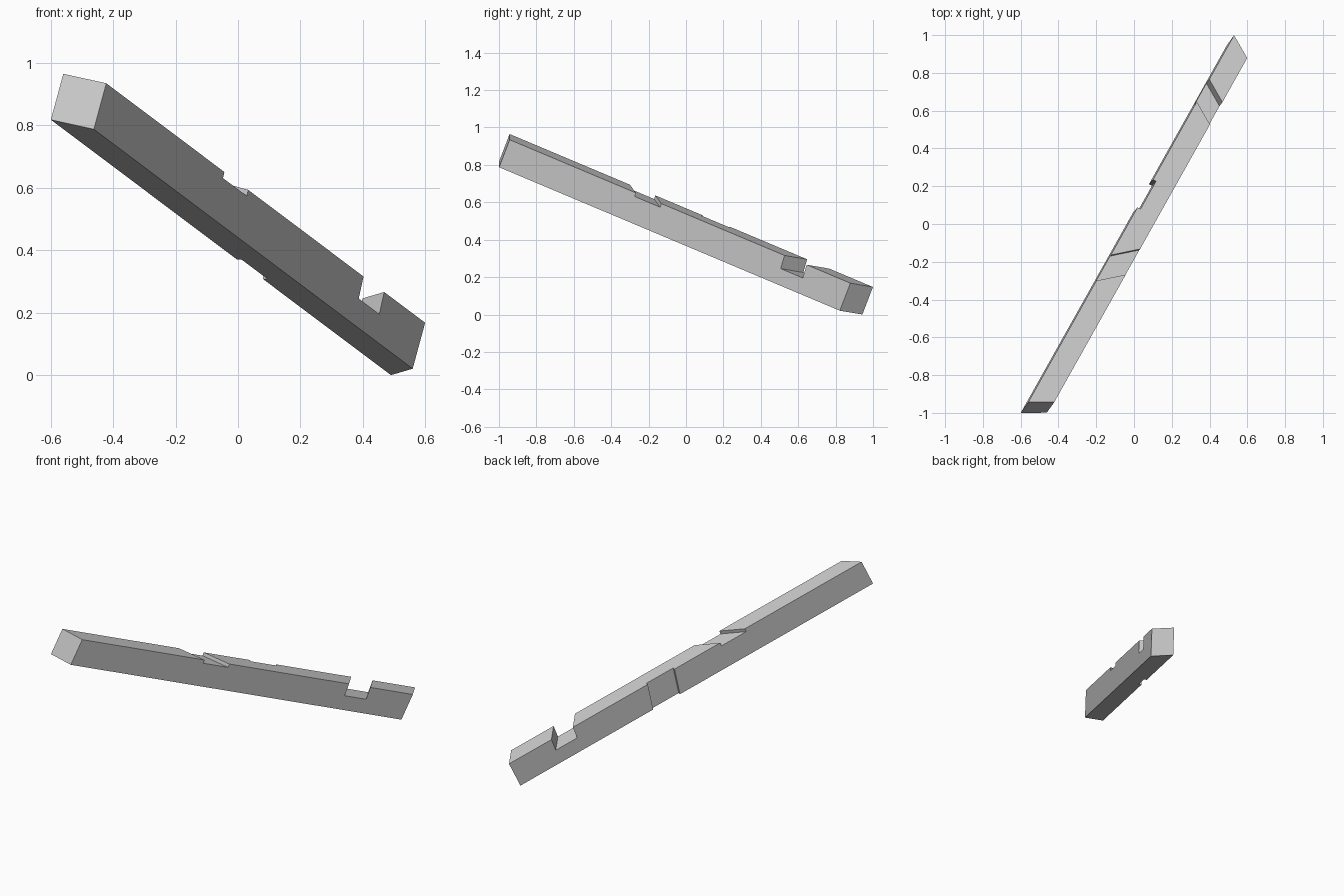
import bpy, bmesh
from mathutils import Matrix, Vector

cube = bpy.data.objects.get("Cube")
if cube:
    bpy.data.objects.remove(cube)

# Beam frame: u runs along the beam, v across to its left side, w up from its top face
along = Vector((0.459, 0.8187, -0.3447)).normalized()
up = Vector((0.207, 0.2786, 0.9377))
up = (up - along * up.dot(along)).normalized()
across = up.cross(along)
frame = Matrix((along, across, up)).transposed().to_4x4()
frame.translation = (-0.424, -0.942, 0.939)

WIDTH, HEIGHT, MITRE = 0.12, 0.162, 0.074

wood = bpy.data.materials.new("plain_grey")
wood.use_nodes = True
grey = (0.6, 0.6, 0.6, 1)
wood.diffuse_color = grey
wood.node_tree.nodes["Principled BSDF"].inputs["Base Color"].default_value = grey


def make_object(name, bm):
    bmesh.ops.recalc_face_normals(bm, faces=bm.faces)
    mesh = bpy.data.meshes.new(name)
    bm.to_mesh(mesh)
    bm.free()
    mesh.materials.append(wood)
    obj = bpy.data.objects.new(name, mesh)
    bpy.context.scene.collection.objects.link(obj)
    return obj


def block(name, u0, u1, v, w, skew0=0, skew1=0, lean=0):
    """Box from u0 to u1; skews shift u per unit of v, lean shifts u per unit of w."""
    bm = bmesh.new()
    bmesh.ops.create_cube(bm, size=1)
    for p in bm.verts:
        y, z = v[p.co.y > 0], w[p.co.z > 0]
        u, skew = (u1, skew1) if p.co.x > 0 else (u0, skew0)
        p.co = (u + skew * y + lean * z, y, z)
    return make_object(name, bm)


def drill(name, start, end, radius=0.006):
    a, b = Vector(start), Vector(end)
    bm = bmesh.new()
    bmesh.ops.create_cone(bm, cap_ends=True, segments=16, radius1=radius,
                          radius2=radius, depth=(b - a).length * 1.4)
    turn = (b - a).to_track_quat("Z", "Y").to_matrix().to_4x4()
    bm.transform(Matrix.Translation((a + b) / 2) @ turn)
    return make_object(name, bm)


# Beam with mitred ends
skew = MITRE / WIDTH
beam = block("beam", 0, 2.2246, (0, WIDTH), (-HEIGHT, 0), -skew, skew, 0.085)

# Notches: skewed top seat, deep top seat, shallow left seat
over = 0.05
cutters = [
    block("near_top_notch", 0.824, 0.99, (-over, WIDTH + over), (-0.021, over), -0.94, -0.94),
    block("far_top_notch", 1.795, 1.939, (-over, WIDTH + over), (-0.075, over), skew, skew),
    block("left_notch", 1.185, 1.365, (WIDTH - 0.018, WIDTH + over),
          (-HEIGHT - over, over), 0, 0, -0.16),
]

# Bolt holes
for u, v in ((0.883, 0.079), (0.86, 0.023), (1.89, 0.088), (1.915, 0.035)):
    cutters.append(drill("top_hole", (u, v, 0), (u, v, -HEIGHT)))
for w in (-0.052, -0.114):
    cutters.append(drill("side_hole", (1.208, 0, w), (1.308, WIDTH, w)))

for cutter in cutters:
    cutter.hide_render = True
    mod = beam.modifiers.new("cut", "BOOLEAN")
    mod.operation = "DIFFERENCE"
    mod.solver = "EXACT"
    mod.object = cutter
    graph = bpy.context.evaluated_depsgraph_get()
    result = bpy.data.meshes.new_from_object(beam.evaluated_get(graph))
    beam.modifiers.clear()
    beam.data = result
    bpy.data.objects.remove(cutter)

# Tilt into place, centre and rest on the ground
beam.data.transform(frame)
lo, hi = [Vector(f(p.co[i] for p in beam.data.vertices) for i in range(3)) for f in (min, max)]
centre = (lo + hi) / 2
beam.data.transform(Matrix.Translation((-centre.x, -centre.y, -lo.z)))
beam.data.name = "beam"
